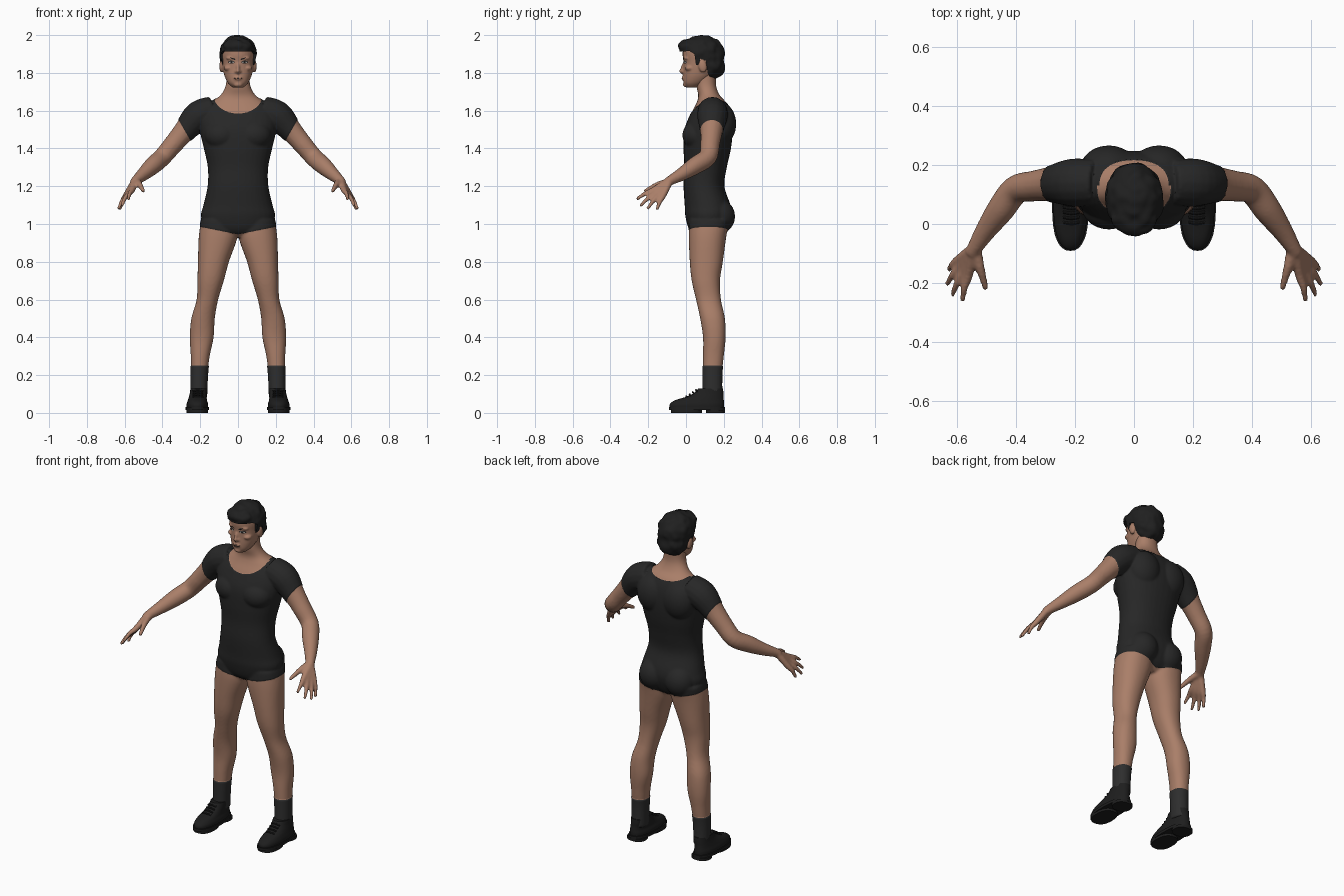
import bpy, bmesh, math
from mathutils import Vector, Matrix, noise
from mathutils.bvhtree import BVHTree

cube = bpy.data.objects.get("Cube")
if cube:
    bpy.data.objects.remove(cube)


def material(name, *rgb):
    mat = bpy.data.materials.new(name)
    mat.use_nodes = True
    mat.diffuse_color = (*rgb, 1)
    mat.node_tree.nodes["Principled BSDF"].inputs["Base Color"].default_value = (*rgb, 1)
    return mat


SKIN = material("skin", .40, .21, .14)
SUIT = material("suit black", .02, .02, .02)
SOCK = material("sock charcoal", .027, .027, .027)
SHOE = material("shoe black", .013, .013, .013)
HAIR = material("hair black", .014, .014, .014)
LIPS = material("lip brown", .26, .11, .08)
WHITE = material("eye white", .5, .46, .42)


def make(name, bm, *mats):
    bmesh.ops.recalc_face_normals(bm, faces=bm.faces[:])
    mesh = bpy.data.meshes.new(name)
    bm.to_mesh(mesh)
    bm.free()
    for mat in mats:
        mesh.materials.append(mat)
    obj = bpy.data.objects.new(name, mesh)
    bpy.context.collection.objects.link(obj)
    return obj


def bake(obj):
    graph = bpy.context.evaluated_depsgraph_get()
    mesh = bpy.data.meshes.new_from_object(obj.evaluated_get(graph))
    obj.modifiers.clear()
    obj.data = mesh


def fuse(obj, voxel, passes):
    remesh = obj.modifiers.new("fuse", "REMESH")
    remesh.mode, remesh.voxel_size = "VOXEL", voxel
    soften = obj.modifiers.new("soften", "SMOOTH")
    soften.factor, soften.iterations = .5, passes
    bake(obj)


def shade(obj, angle=40):
    bpy.ops.object.select_all(action="DESELECT")
    obj.select_set(True)
    bpy.context.view_layer.objects.active = obj
    bpy.ops.object.shade_smooth_by_angle(angle=math.radians(angle))


def mirror(obj):
    obj.modifiers.new("mirror", "MIRROR").merge_threshold = .0005
    return obj


def spline(rows, steps=5):
    # Catmull-Rom through rows of numbers
    rows = [Vector(r) for r in rows]
    ends = [rows[0]] + rows + [rows[-1]]
    out = []
    for a, b, c, d in zip(ends, ends[1:], ends[2:], ends[3:]):
        for i in range(steps):
            t = i / steps
            out.append(b + (c - a) * (t / 2) + (a * 2 - b * 5 + c * 4 - d) * (t * t / 2)
                       + (b * 3 - a - c * 3 + d) * (t ** 3 / 2))
    return out + [rows[-1]]


def skin_rings(bm, rings):
    rings = [[bm.verts.new(p) for p in ring] for ring in rings]
    n = len(rings[0])
    for a, b in zip(rings, rings[1:]):
        for i in range(n):
            bm.faces.new((a[i], a[(i + 1) % n], b[(i + 1) % n], b[i]))
    bm.faces.new(rings[0][::-1])
    bm.faces.new(rings[-1])


def column(bm, rows, power=2.2, n=32, steps=5):
    # stacked level rings: height, centre x, front y, back y, half width
    def bend(v):
        return math.copysign(abs(v) ** (2 / power), v)
    angles = [math.tau * i / n for i in range(n)]
    skin_rings(bm, [[(cx + w * bend(math.cos(a)), (f + b) / 2 + (b - f) / 2 * bend(math.sin(a)), z)
                     for a in angles] for z, cx, f, b, w in spline(rows, steps)])


def tube(bm, rows, n=16):
    # round limb along x, y, z, radius
    pts = spline(rows)
    rings = []
    for i, p in enumerate(pts):
        axis = pts[min(i + 1, len(pts) - 1)].xyz - pts[max(i - 1, 0)].xyz
        u = axis.cross(Vector((0, 0, 1))).normalized()
        v = axis.cross(u).normalized()
        rings.append([p.xyz + (u * math.cos(math.tau * k / n) + v * math.sin(math.tau * k / n)) * p.w
                      for k in range(n)])
    skin_rings(bm, rings)


def ball(bm, centre, radii, tilt=0):
    m = Matrix.Translation(centre) @ Matrix.Rotation(tilt, 4, "X") @ Matrix.Diagonal((*radii, 1))
    bmesh.ops.create_uvsphere(bm, u_segments=24, v_segments=16, radius=1, matrix=m)


# Body: torso, one leg, one arm and hand fused, then halved and mirrored
bm = bmesh.new()
column(bm, [(.93, 0, .06, .17, .06), (.97, 0, .02, .21, .16), (1.04, 0, 0, .235, .193),
            (1.1, 0, -.004, .232, .18), (1.2, 0, -.01, .2, .158), (1.3, 0, -.006, .213, .157),
            (1.4, 0, -.01, .235, .178), (1.5, 0, -.005, .245, .2), (1.58, 0, .025, .238, .2),
            (1.64, 0, .055, .215, .15), (1.68, 0, .065, .18, .095), (1.73, 0, .055, .16, .066),
            (1.8, 0, .05, .16, .06)])
column(bm, [(1.02, .105, .02, .23, .09), (.93, .106, .015, .213, .102), (.8, .13, .02, .195, .082),
            (.7, .145, .03, .18, .07), (.6, .162, .053, .185, .057), (.5, .185, .075, .206, .062),
            (.4, .192, .09, .21, .063), (.3, .2, .09, .2, .05), (.2, .205, .09, .19, .044),
            (.08, .208, .09, .19, .042)])
tube(bm, [(.13, .14, 1.6, .075), (.21, .14, 1.57, .078), (.28, .135, 1.495, .06),
          (.34, .128, 1.425, .052), (.4, .115, 1.355, .049), (.45, .05, 1.31, .047),
          (.5, -.02, 1.265, .036), (.535, -.075, 1.235, .027), (.55, -.1, 1.22, .024)])
ball(bm, (.085, .172, 1.04), (.085, .085, .09))
ball(bm, (.085, .06, 1.47), (.09, .076, .075))
ball(bm, (.085, .185, 1.53), (.095, .078, .11))
wrist = Vector((.545, -.085, 1.23))
first, last = Vector((.56, -.172, 1.18)), Vector((.595, -.122, 1.148))
tips = [(.58, -.262, 1.13), (.615, -.242, 1.095), (.633, -.205, 1.078), (.626, -.155, 1.075)]
for i, tip in enumerate(tips):
    knuckle = first.lerp(last, i / 3)
    middle = knuckle.lerp(Vector(tip), .5) + Vector((.004, 0, .006))
    tube(bm, [(*wrist, .02), (*knuckle, .0165), (*middle, .0125), (*tip, .009)], 10)
tube(bm, [(.535, -.085, 1.225, .02), (.52, -.15, 1.208, .016), (.5, -.222, 1.172, .01)], 10)
body = make("body", bm)
fuse(body, .007, 5)

# Clothing edges cut into the body
NECK, HALF, MIDDLE = 1.68, .128, .13
scoops = {True: .095, False: .042}
arcs = [math.radians(-90 + 15 * i) for i in range(7)]
sleeve_at, sleeve_dir = Vector((.281, .135, 1.493)), Vector((.87, 0, -.5))
cuts = [((0, 0, .25), (0, 0, 1)), ((0, 0, .945), (-.2, 0, 1)), (sleeve_at, sleeve_dir),
        ((0, MIDDLE, 0), (0, 1, 0))]
for depth in scoops.values():
    cuts += [((HALF * math.cos(a), 0, NECK + depth * math.sin(a)),
              (math.cos(a) / HALF, 0, math.sin(a) / depth)) for a in arcs]


def region(c):
    if c.z < .25:
        return 2
    if c.z < .945 + .2 * c.x or (c.x > .24 and (c - sleeve_at).dot(sleeve_dir) > 0):
        return 0
    depth = scoops[c.y < MIDDLE]
    inside = all(math.cos(a) * c.x / HALF + math.sin(a) * (c.z - NECK) / depth < 1 for a in arcs)
    return 0 if inside else 1


bm = bmesh.new()
bm.from_mesh(body.data)
bmesh.ops.bisect_plane(bm, geom=bm.verts[:] + bm.edges[:] + bm.faces[:], dist=.0001,
                       plane_co=(0, 0, 0), plane_no=(1, 0, 0), clear_inner=True)
for spot, direction in cuts:
    bmesh.ops.bisect_plane(bm, geom=bm.verts[:] + bm.edges[:] + bm.faces[:], dist=.0003,
                           plane_co=spot, plane_no=Vector(direction).normalized())
for f in bm.faces:
    f.material_index = region(f.calc_center_median())
    f.smooth = True
bm.normal_update()
for v in bm.verts:
    if all(f.material_index for f in v.link_faces):
        push = v.normal * .003
        v.co += Vector((push.x if v.co.x > .001 else 0, push.y, push.z))
bm.to_mesh(body.data)
bm.free()
for mat in (SKIN, SUIT, SOCK):
    body.data.materials.append(mat)
mirror(body)

# Head with nose, brow, lips, chin and ears
bm = bmesh.new()
column(bm, [(1.722, 0, .005, .06, .028), (1.745, 0, -.012, .1, .052), (1.78, 0, -.015, .14, .07),
            (1.82, 0, -.014, .17, .08), (1.86, 0, -.014, .185, .084), (1.9, 0, -.018, .19, .087),
            (1.94, 0, -.01, .185, .083), (1.975, 0, .03, .15, .06), (1.985, 0, .06, .12, .03)])
ball(bm, (0, -.014, 1.825), (.010, .014, .034), -.25)
ball(bm, (0, -.02, 1.81), (.011, .017, .011))
ball(bm, (0, -.006, 1.772), (.026, .018, .013))
ball(bm, (0, 0, 1.738), (.024, .016, .014))
for s in (-1, 1):
    ball(bm, (s * .011, -.012, 1.807), (.009, .011, .009))
    ball(bm, (s * .036, .006, 1.878), (.028, .019, .009))
    ball(bm, (s * .05, .02, 1.825), (.025, .026, .016))
    ball(bm, (s * .087, .088, 1.835), (.012, .022, .034), .2)
head = make("head", bm, SKIN)
fuse(head, .005, 3)
shade(head, 80)
probe = bmesh.new()
probe.from_mesh(head.data)
tree = BVHTree.FromBMesh(probe)
probe.free()


def decal(name, outline, mat, lift=.002, mirrored=True):
    # thin plate laid on the face
    bm = bmesh.new()
    for s in ((1, -1) if mirrored else (1,)):
        pts = [Vector((s * x, tree.ray_cast(Vector((s * x, -1, z)), Vector((0, 1, 0)))[0].y - lift, z))
               for x, z in outline]
        hub = bm.verts.new(sum(pts, Vector()) / len(pts) - Vector((0, .001, 0)))
        rim = [bm.verts.new(p) for p in pts]
        for i, v in enumerate(rim):
            bm.faces.new((hub, v, rim[(i + 1) % len(rim)]))
    make(name, bm, mat)


def oval(x, z, w, h, n=10):
    return [(x + w * math.cos(math.tau * i / n), z + h * math.sin(math.tau * i / n)) for i in range(n)]


decal("eyelids", oval(.035, 1.857, .018, .008), HAIR, .001)
decal("eyes", oval(.035, 1.856, .014, .005), WHITE)
decal("irises", oval(.035, 1.856, .006, .005), HAIR, .004)
decal("eyebrows", [(.014, 1.867), (.035, 1.874), (.06, 1.871), (.04, 1.882), (.015, 1.875)], HAIR)
decal("lips", oval(0, 1.772, .025, .007), LIPS, .001, False)
decal("mouth_line", oval(0, 1.772, .022, .0015), HAIR, .003, False)

# Hair: rough cap with the face opening cut away
bm = bmesh.new()
ball(bm, (0, .085, 1.898), (.1, .123, .102))
ball(bm, (0, .125, 1.84), (.089, .082, .08))
ball(bm, (0, .02, 1.94), (.078, .06, .04))
hair = make("hair", bm, HAIR)
fuse(hair, .009, 3)
for v in hair.data.vertices:
    v.co += v.normal * noise.noise(v.co * 28) * .008
bm = bmesh.new()
opening = [(-.2, 1.91), (.02, 1.915), (.045, 1.9), (.053, 1.84), (.068, 1.84), (.075, 1.875),
           (.105, 1.865), (.115, 1.8), (.13, 1.77), (.3, 1.765), (.3, 1.6), (-.2, 1.6)]
face = bm.faces.new([bm.verts.new((-.3, y, z)) for y, z in opening])
grown = bmesh.ops.extrude_face_region(bm, geom=[face])["geom"]
bmesh.ops.translate(bm, vec=(.6, 0, 0), verts=[g for g in grown if isinstance(g, bmesh.types.BMVert)])
cutter = make("hair_cutter", bm)
cutter.hide_render = True
trim = hair.modifiers.new("trim", "BOOLEAN")
trim.operation, trim.object = "DIFFERENCE", cutter
bake(hair)
bpy.data.objects.remove(cutter)
hair.data.materials.clear()
hair.data.materials.append(HAIR)
shade(hair)

# Shoes: upper, welt, split sole and laces
bm = bmesh.new()
column(bm, [(.02, .215, -.085, .2, .056), (.045, .215, -.086, .202, .057), (.066, .215, -.06, .2, .051),
            (.085, .213, 0, .198, .047), (.105, .21, .042, .198, .045), (.13, .208, .066, .196, .044)], 2.3)
upper = make("shoe_uppers", bm, SHOE)
bm = bmesh.new()
for low, high, front, back, width in [(.014, .03, -.091, .207, .062), (0, .016, -.08, .085, .057),
                                      (0, .016, .105, .206, .055)]:
    column(bm, [(low, .215, front, back, width), (high, .215, front, back, width)], 2.4, steps=1)
soles = make("shoe_soles", bm, SHOE)
bm = bmesh.new()
for i in range(4):
    y, z = .002 + .017 * i, .088 + .011 * i
    tube(bm, [(.185, y + .004, z - .006, .005), (.212, y, z, .005), (.239, y + .004, z - .006, .005)], 8)
laces = make("shoe_laces", bm, SHOE)
for obj in (upper, soles, laces):
    shade(obj)
    mirror(obj)
